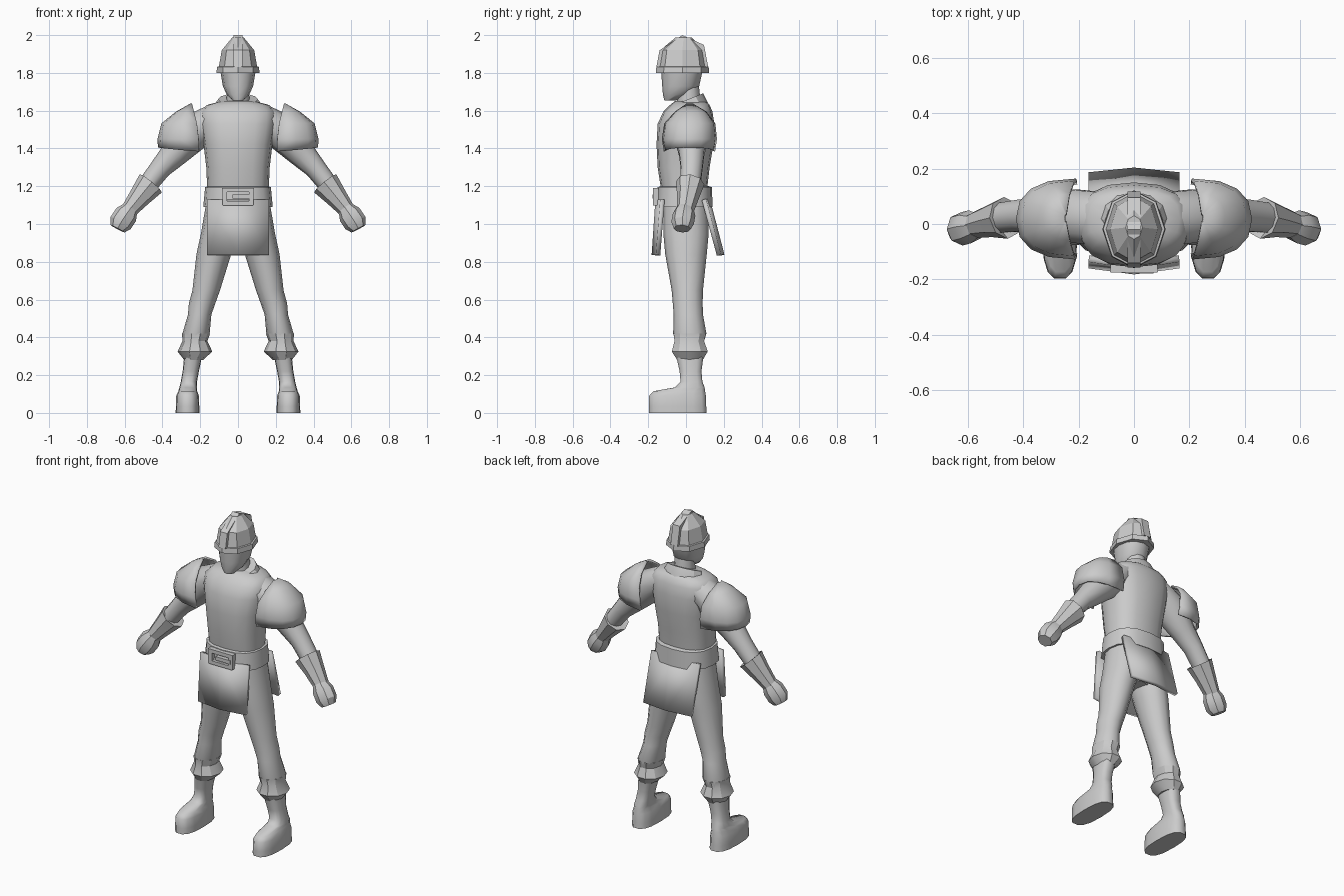
import bpy, math
from mathutils import Vector

if "Cube" in bpy.data.objects:
    bpy.data.objects.remove(bpy.data.objects["Cube"])

def spow(v, p):
    return math.copysign(abs(v) ** p, v)

def make(name, verts, faces, mirror=False, angle=40, thick=0):
    me = bpy.data.meshes.new(name)
    me.from_pydata([tuple(v) for v in verts], [], faces)
    ob = bpy.data.objects.new(name, me)
    bpy.context.collection.objects.link(ob)
    bpy.ops.object.select_all(action='DESELECT')
    ob.select_set(True)
    bpy.context.view_layer.objects.active = ob
    bpy.ops.object.mode_set(mode='EDIT')
    bpy.ops.mesh.select_all(action='SELECT')
    bpy.ops.mesh.normals_make_consistent(inside=False)
    bpy.ops.object.mode_set(mode='OBJECT')
    if angle:
        bpy.ops.object.shade_smooth_by_angle(angle=math.radians(angle))
    if thick:
        s = ob.modifiers.new("Solidify", 'SOLIDIFY')
        s.thickness, s.offset = thick, 0
    if mirror:
        ob.modifiers.new("Mirror", 'MIRROR').use_clip = False
    return ob

def skin(name, rings, closed=True, caps=True, **kw):
    """Bridge point rings of equal length."""
    n = len(rings[0])
    verts = [p for r in rings for p in r]
    faces = []
    for i in range(len(rings) - 1):
        for j in range(n if closed else n - 1):
            k = (j + 1) % n
            faces.append((i*n + j, i*n + k, (i+1)*n + k, (i+1)*n + j))
    if closed and caps:
        faces.append(tuple(range(n))[::-1])
        faces.append(tuple(range(len(verts) - n, len(verts))))
    return make(name, verts, faces, **kw)

def stack(name, levels, n=12, p=1.0, **kw):
    """Level rings given as (x centre, z, x radius, y front, y back)."""
    rings = []
    for x, z, rx, y0, y1 in levels:
        a = [2 * math.pi * i / n for i in range(n)]
        rings.append([Vector((x + rx * spow(math.cos(t), p),
                              (y0 + y1) / 2 + (y1 - y0) / 2 * spow(math.sin(t), p), z)) for t in a])
    return skin(name, rings, **kw)

def limb(name, stops, n=8, **kw):
    """Rings square to a path, given as (x, y, z, radius in xz, radius along y)."""
    pts = [Vector(s[:3]) for s in stops]
    rings = []
    for i, s in enumerate(stops):
        d = (pts[min(i + 1, len(pts) - 1)] - pts[max(i - 1, 0)]).normalized()
        u = Vector((0, 1, 0)).cross(d).normalized()
        v = d.cross(u)
        rings.append([pts[i] + u * s[3] * math.cos(t) + v * s[4] * math.sin(t)
                      for t in (2 * math.pi * j / n for j in range(n))])
    return skin(name, rings, **kw)

def prism(name, outline, hw, **kw):
    """(y, z) outline given width along x."""
    return skin(name, [[Vector((x, y, z)) for y, z in outline] for x in (-hw, hw)], angle=0, **kw)

# helmet with brim and centre crest
stack("helmet", [(0, 1.80, .114, -.16, .122), (0, 1.832, .111, -.157, .12), (0, 1.834, .101, -.15, .112),
                 (0, 1.92, .086, -.136, .098), (0, 1.988, .03, -.055, .03)], n=8, angle=25)
prism("helmet_crest", [(-.157, 1.83), (-.14, 1.92), (-.02, 2.0), (.095, 1.948), (.118, 1.83), (0, 1.83)], .024)

# head and neck
stack("head", [(0, 1.655, .03, -.115, -.05), (0, 1.685, .06, -.122, .02), (0, 1.73, .08, -.126, .07),
               (0, 1.82, .095, -.132, .09)], p=.9, angle=50)
stack("neck", [(0, 1.58, .065, -.05, .085), (0, 1.76, .055, -.045, .065)])

# collar, tilted down at the front
limb("collar", [(0, .015, 1.595, .145, .115), (0, .02, 1.64, .12, .095), (0, .018, 1.65, .10, .08),
                (0, .022, 1.61, .085, .065)][:2] + [(0, .012, 1.66, .105, .085)], n=12, angle=30)

# breastplate
stack("breastplate", [(0, 1.17, .162, -.13, .11), (0, 1.3, .168, -.15, .125), (0, 1.42, .182, -.156, .145),
                      (0, 1.53, .2, -.15, .15), (0, 1.595, .2, -.12, .14), (0, 1.63, .165, -.085, .125),
                      (0, 1.65, .09, -.06, .105)], n=16, p=.8, angle=45)

# belt and buckle
stack("belt", [(0, 1.09, .184, -.158, .14), (0, 1.195, .174, -.152, .138), (0, 1.2, .155, -.13, .12)],
      n=16, p=.8, angle=40)
for nm, x, z, w, h, y in (("buckle_top", 0, 1.18, .17, .022, -.16), ("buckle_bottom", 0, 1.11, .16, .022, -.16),
                          ("buckle_left", -.07, 1.145, .026, .09, -.16), ("buckle_right", .07, 1.145, .026, .09, -.16),
                          ("buckle_prong", .02, 1.145, .1, .022, -.163)):
    bpy.ops.mesh.primitive_cube_add(size=1, location=(x, y, z))
    ob = bpy.context.object
    ob.name, ob.scale = nm, (w, .03, h)

# skirt flaps, folded along the centre line
for nm, rows in (("front_flap", ((1.13, -.125, -.15), (.835, -.148, -.17))),
                 ("back_flap", ((1.13, .095, .115), (.835, .175, .192)))):
    skin(nm, [[Vector((-.163, s, z)), Vector((0, c, z)), Vector((.163, s, z))] for z, s, c in rows],
         closed=False, angle=20, thick=.024)

# trousers
stack("hips", [(0, .9, .07, -.08, .08), (0, .97, .14, -.11, .11), (0, 1.12, .165, -.13, .12)], p=.85)
stack("trouser_leg", [(.235, .36, .05, -.05, .09), (.222, .42, .072, -.068, .108), (.203, .52, .062, -.065, .09),
                      (.19, .58, .07, -.07, .088), (.168, .65, .073, -.076, .09), (.128, .84, .092, -.11, .11),
                      (.1, .95, .096, -.12, .12), (.085, 1.12, .082, -.12, .115)], mirror=True, angle=50)
stack("boot_cuff", [(.235, .28, .05, -.05, .092), (.228, .325, .092, -.08, .12), (.228, .38, .066, -.065, .1),
                    (.222, .42, .074, -.07, .11)], n=10, mirror=True, angle=30)

# boots
stack("boot", [(.267, 0, .063, -.2, .112), (.267, .035, .062, -.2, .11), (.267, .09, .06, -.198, .108),
               (.266, .115, .05, -.175, .104), (.264, .135, .046, -.06, .1), (.26, .165, .043, -.03, .088),
               (.25, .22, .043, -.035, .083), (.236, .31, .048, -.055, .095)], n=14, p=.75, mirror=True, angle=50)

# arms, gauntlets and fists
limb("arm", [(.13, .02, 1.56, .075, .1), (.23, .03, 1.49, .1, .1), (.335, .03, 1.375, .075, .07),
             (.41, .03, 1.295, .057, .06), (.5, .02, 1.18, .05, .055)], n=10, mirror=True, angle=50)
limb("gauntlet", [(.47, .022, 1.205, .055, .055), (.462, .022, 1.215, .076, .076), (.515, .012, 1.15, .06, .06),
                  (.583, -.005, 1.065, .042, .045)], n=8, mirror=True, angle=35)
limb("fist", [(.568, -.005, 1.085, .042, .045), (.592, -.01, 1.05, .062, .06), (.622, -.018, 1.005, .062, .06),
              (.638, -.02, .975, .042, .045)], n=8, mirror=True, angle=30)

# shoulder guards: open U-shaped courses from hem to crown
courses = []
for z, xi, xo, y0, y1 in ((1.385, .205, .418, -.112, .148), (1.45, .208, .42, -.122, .158), (1.53, .217, .4, -.11, .15),
                          (1.59, .232, .325, -.055, .105), (1.632, .243, .25, .005, .035)):
    ring = []
    for i in range(9):
        t = -math.pi / 2 + math.pi * i / 8
        ring.append(Vector((xi + (xo - xi) * spow(math.cos(t), .8) if 0 < i < 8 else xi,
                            (y0 + y1) / 2 + (y1 - y0) / 2 * spow(math.sin(t), .85),
                            z + (.02 * math.cos(t) if z < 1.4 else 0))))
    courses.append(ring)
skin("shoulder_guard", courses, closed=False, mirror=True, angle=40, thick=.012)
